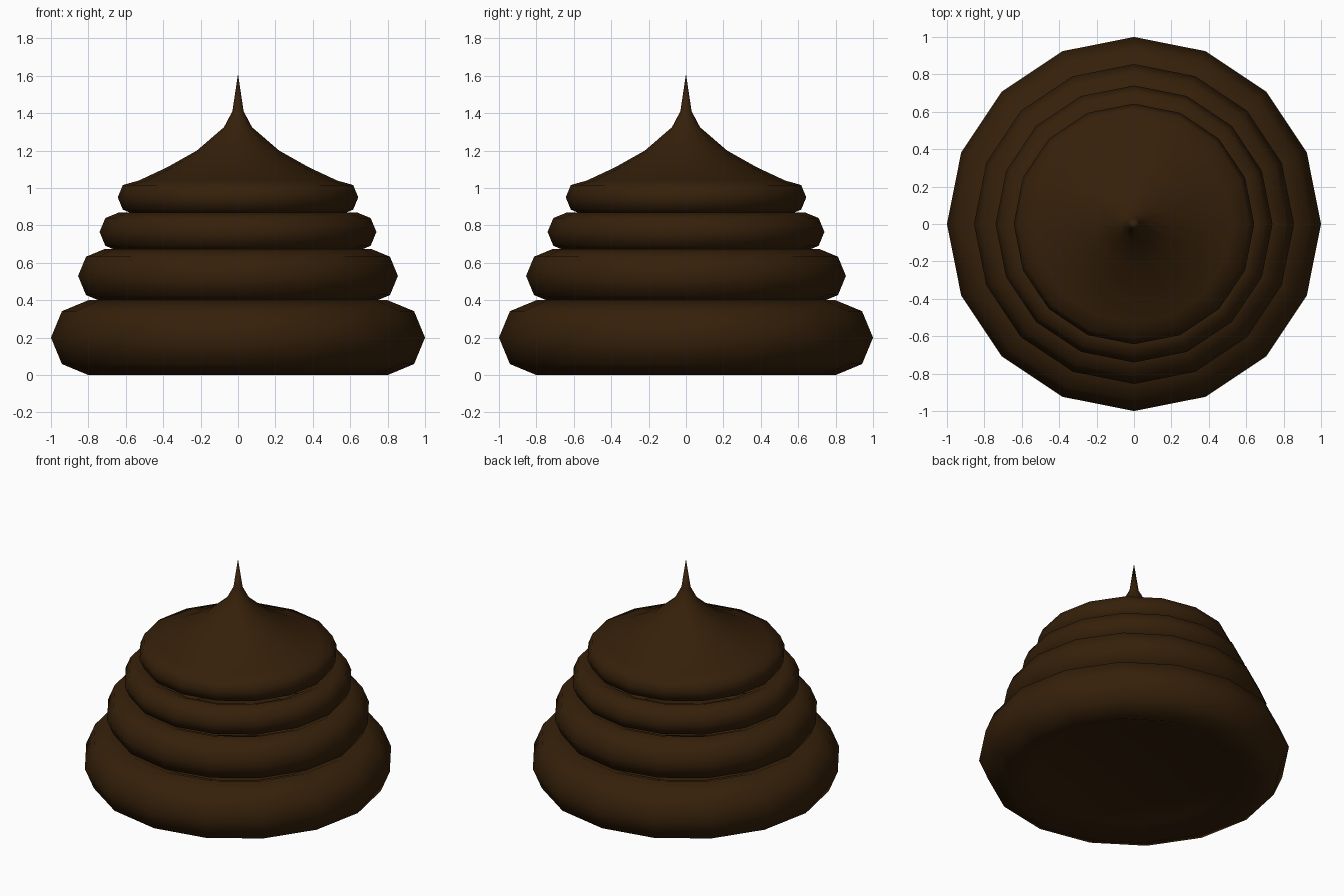
import bpy
import bmesh
import math

cube = bpy.data.objects.get("Cube")
if cube:
    bpy.data.objects.remove(cube, do_unlink=True)

SIDES = 16

# Dark brown used for the whole model
brown = bpy.data.materials.new("dark_brown")
colour = (0.036, 0.0145, 0.003, 1.0)
brown.diffuse_color = colour
brown.use_nodes = True
bsdf = brown.node_tree.nodes["Principled BSDF"]
bsdf.inputs["Base Color"].default_value = colour
bsdf.inputs["Roughness"].default_value = 0.8


def bulge(radius, tube, height, start, end):
    """Cross-section of a rounded layer, as (radius, height) every 45 degrees."""
    return [(radius + tube * math.cos(math.radians(a)),
             height + tube * math.sin(math.radians(a)))
            for a in range(start, end + 1, 45)]


def lathe(name, points):
    """Turn a profile around z; a point at radius 0 becomes a pole."""
    bm = bmesh.new()
    rings = []
    for r, z in points:
        count = SIDES if r > 0 else 1
        rings.append([bm.verts.new((r * math.cos(2 * math.pi * i / SIDES),
                                    r * math.sin(2 * math.pi * i / SIDES), z))
                      for i in range(count)])
    for low, high in zip(rings, rings[1:]):
        for i in range(SIDES):
            j = (i + 1) % SIDES
            if len(low) == 1:
                bm.faces.new((low[0], high[j], high[i]))
            elif len(high) == 1:
                bm.faces.new((low[i], low[j], high[0]))
            else:
                bm.faces.new((low[i], low[j], high[j], high[i]))
    mesh = bpy.data.meshes.new(name)
    bm.to_mesh(mesh)
    bm.free()
    mesh.materials.append(brown)
    obj = bpy.data.objects.new(name, mesh)
    bpy.context.collection.objects.link(obj)
    obj.select_set(True)
    bpy.context.view_layer.objects.active = obj


bpy.ops.object.select_all(action="DESELECT")

# Base layer with a shallow recessed underside
lathe("base_layer", [(0, 0.059)] + bulge(0.80, 0.20, 0.20, -135, 135))

# Middle layers, each sunk a little into the one below
lathe("lower_layer", bulge(0.71, 0.145, 0.53, -135, 135))
lathe("upper_layer", bulge(0.635, 0.105, 0.765, -135, 135))

# Top layer drawn up into a thin peak
peak = [(0.38, 1.11), (0.22, 1.20), (0.075, 1.325), (0.03, 1.41), (0, 1.61)]
lathe("top_layer_and_peak", bulge(0.55, 0.093, 0.95, -135, 45) + [(0.53, 1.04)] + peak)

bpy.ops.object.shade_smooth_by_angle(angle=math.radians(60))
